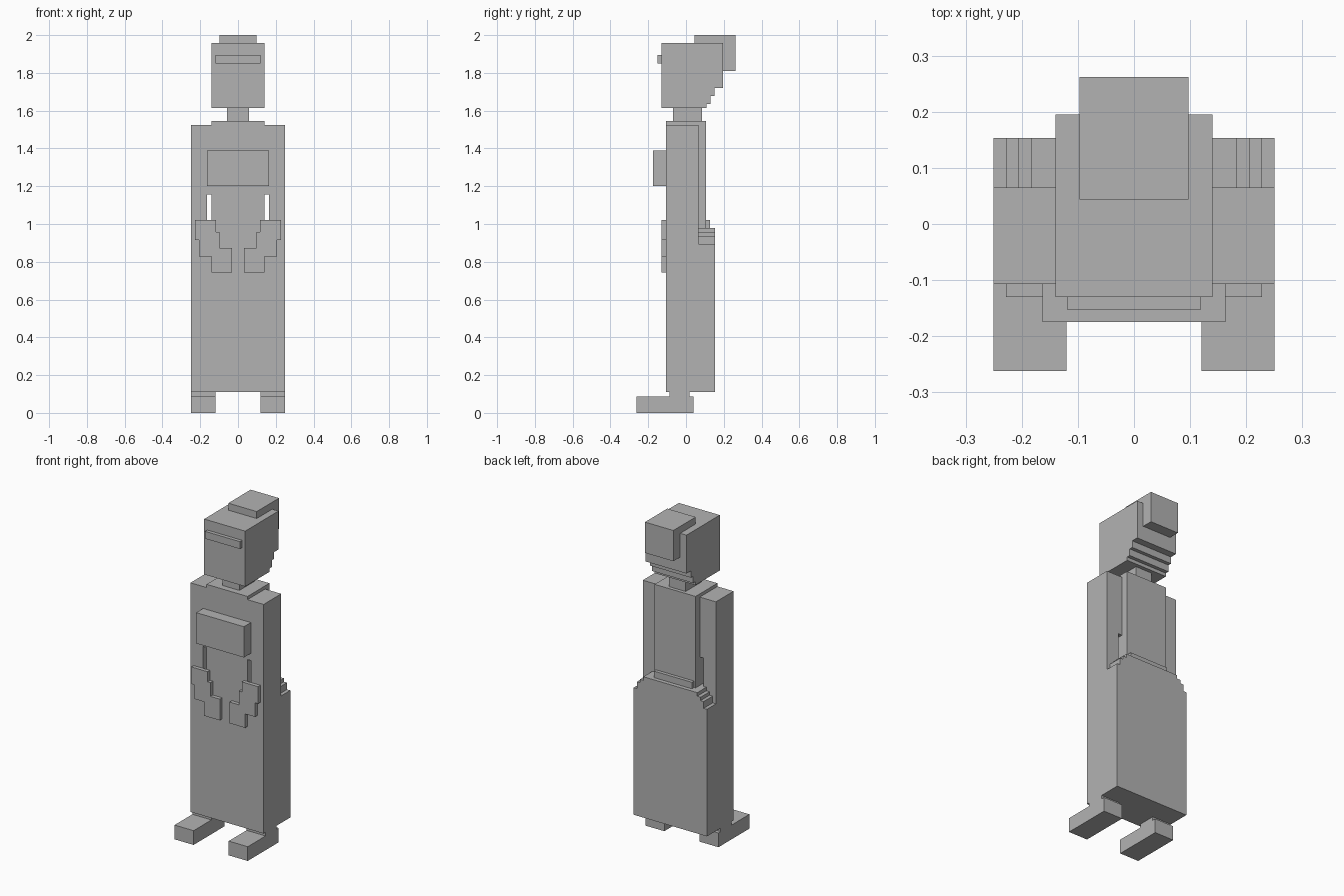
import bpy
import bmesh

default = bpy.data.objects.get("Cube")
if default:
    bpy.data.objects.remove(default, do_unlink=True)

grey = bpy.data.materials.new("plain grey")
grey.use_nodes = True
colour = (0.45, 0.45, 0.45, 1)
grey.diffuse_color = colour
grey.node_tree.nodes["Principled BSDF"].inputs["Base Color"].default_value = colour


def prism(name, outline, axis, lo, hi):
    """Extrude an outline (x, z) along y, or (y, z) along x."""
    bm = bmesh.new()

    def place(a, b, depth):
        return (a, depth, b) if axis == "y" else (depth, a, b)

    face = bm.faces.new([bm.verts.new(place(a, b, lo)) for a, b in outline])
    moved = bmesh.ops.extrude_face_region(bm, geom=[face])["geom"]
    verts = [v for v in moved if isinstance(v, bmesh.types.BMVert)]
    shift = (0, hi - lo, 0) if axis == "y" else (hi - lo, 0, 0)
    bmesh.ops.translate(bm, verts=verts, vec=shift)
    bmesh.ops.recalc_face_normals(bm, faces=bm.faces)
    mesh = bpy.data.meshes.new(name)
    bm.to_mesh(mesh)
    bm.free()
    mesh.materials.append(grey)
    obj = bpy.data.objects.new(name, mesh)
    bpy.context.collection.objects.link(obj)
    return obj


def box(name, x, y, z):
    outline = [(x[0], z[0]), (x[1], z[0]), (x[1], z[1]), (x[0], z[1])]
    return prism(name, outline, "y", *y)


def symmetric(half):
    """Complete the right half of an outline, listed from bottom to top."""
    return half + [(-x, z) for x, z in reversed(half)]


def cut(target, cutter):
    mod = target.modifiers.new("slot", "BOOLEAN")
    mod.operation = "DIFFERENCE"
    mod.solver = "EXACT"
    mod.object = cutter
    bpy.context.view_layer.objects.active = target
    bpy.ops.object.modifier_apply(modifier=mod.name)
    bpy.data.objects.remove(cutter, do_unlink=True)


# Front slab: arms, chest and skirt front in one, with slots beside the waist
body = prism("body_front", symmetric([(0.25, 0.11), (0.25, 1.525), (0.14, 1.525), (0.14, 1.545)]),
             "y", -0.107, 0.065)
for s in (-1, 1):
    cut(body, box("slot_cutter", sorted((s * 0.14, s * 0.165)), (-0.2, 0.2), (0.98, 1.155)))

# Upper back, waistband and stepped skirt back
box("upper_back", (-0.14, 0.14), (0.065, 0.107), (0.975, 1.545))
box("waistband", (-0.13, 0.13), (0.1, 0.128), (0.975, 1.02))
skirt = [(0.25, 0.11), (0.25, 0.895), (0.228, 0.895), (0.228, 0.937),
         (0.207, 0.937), (0.207, 0.958), (0.184, 0.958), (0.184, 0.98)]
prism("skirt_back", symmetric(skirt), "y", 0.065, 0.153)

# Chest box
box("chest_box", (-0.163, 0.163), (-0.175, -0.107), (1.2, 1.39))

# Head with stepped nape, visor, bun and neck
head = [(-0.13, 1.615), (0.108, 1.615), (0.108, 1.636), (0.13, 1.636), (0.13, 1.678),
        (0.152, 1.678), (0.152, 1.72), (0.195, 1.72), (0.195, 1.957), (-0.13, 1.957)]
prism("head", head, "x", -0.14, 0.14)
box("visor", (-0.119, 0.119), (-0.152, -0.13), (1.85, 1.895))
box("hair_bun", (-0.097, 0.097), (0.044, 0.262), (1.81, 2.0))
box("neck", (-0.057, 0.057), (-0.068, 0.085), (1.545, 1.615))

# Hands, ankles and feet
hand = [(0.117, 1.02), (0.228, 1.02), (0.228, 0.915), (0.207, 0.915), (0.207, 0.828),
        (0.14, 0.828), (0.14, 0.742), (0.033, 0.742), (0.033, 0.873), (0.097, 0.873),
        (0.097, 0.958), (0.117, 0.958)]
for side, s in (("right", -1), ("left", 1)):
    prism(side + "_hand", [(s * x, z) for x, z in hand], "y", -0.13, -0.107)
    across = sorted((s * 0.12, s * 0.25))
    box(side + "_ankle", across, (-0.088, 0.018), (0.088, 0.11))
    box(side + "_foot", across, (-0.262, 0.04), (0, 0.088))
